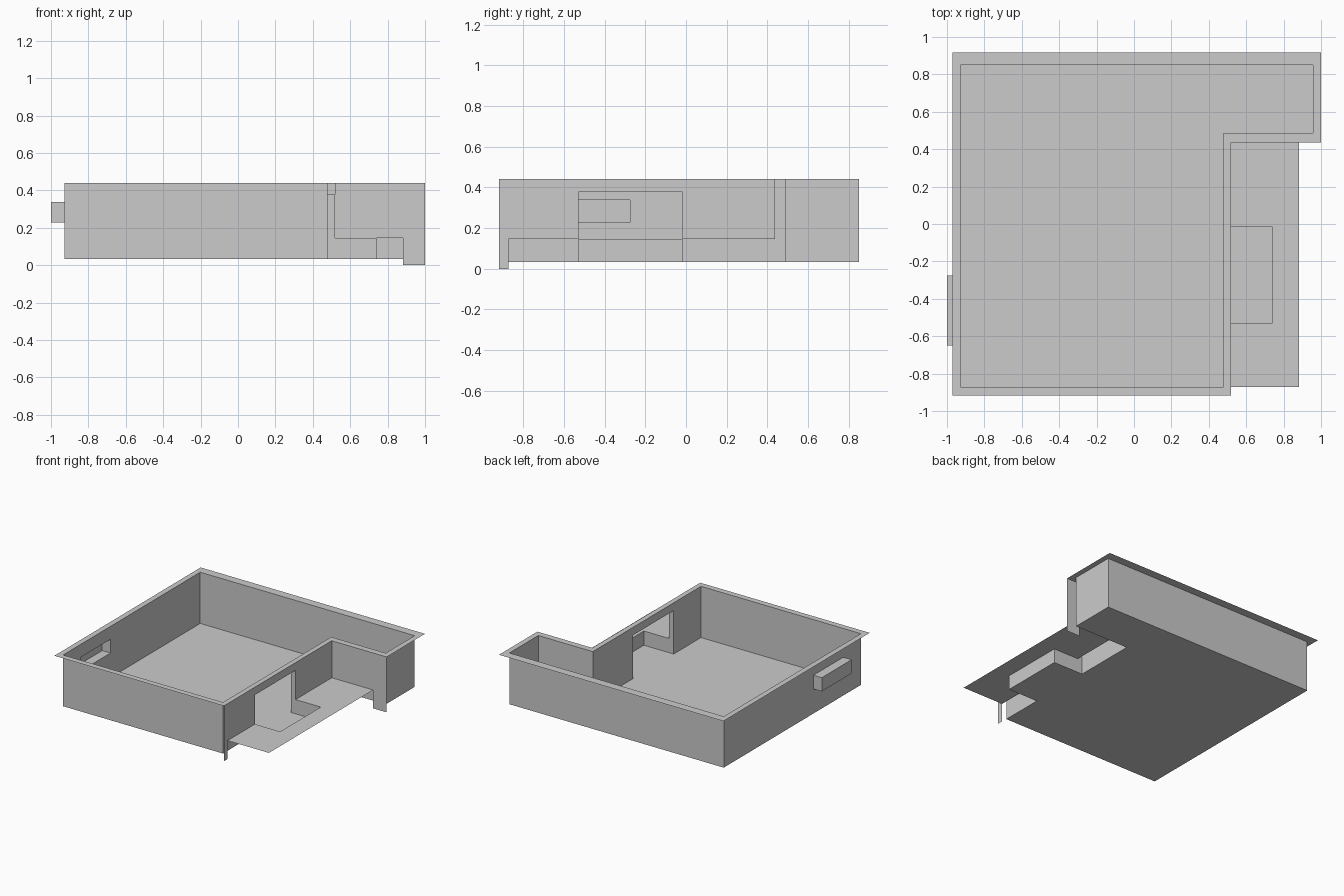
import bpy

if "Cube" in bpy.data.objects:
    bpy.data.objects.remove(bpy.data.objects["Cube"])

# Key levels and opening limits
FLOOR, PLATFORM, TOP = 0.033, 0.146, 0.44
DOOR_Y0, DOOR_Y1, DOOR_TOP = -0.528, -0.017, 0.378
WIN_Y0, WIN_Y1, WIN_Z0, WIN_Z1 = -0.65, -0.276, 0.228, 0.337
WELL_X = 0.74

# L-shaped footprints: room walls and outer edge of the rim
inner = [(-0.927, -0.871), (0.478, -0.871), (0.478, 0.487),
         (0.957, 0.487), (0.957, 0.85), (-0.927, 0.85)]
outer = [(-0.971, -0.918), (0.518, -0.918), (0.518, 0.437),
         (1.0, 0.437), (1.0, 0.918), (-0.971, 0.918)]
XI, XO, XL = inner[1][0], outer[1][0], inner[0][0]


def add_object(name, faces):
    """Make one object from a list of polygons, merging shared corners."""
    verts, index, polys = [], {}, []
    for face in faces:
        poly = []
        for co in face:
            key = tuple(round(c, 5) for c in co)
            if key not in index:
                index[key] = len(verts)
                verts.append(key)
            poly.append(index[key])
        polys.append(poly)
    mesh = bpy.data.meshes.new(name)
    mesh.from_pydata(verts, [], polys)
    mesh.update()
    obj = bpy.data.objects.new(name, mesh)
    bpy.context.collection.objects.link(obj)
    return obj


def wall(a, b, z0, z1):
    return [(*a, z0), (*a, z1), (*b, z1), (*b, z0)]


def plate(x0, x1, y0, y1, z):
    return [(x0, y0, z), (x1, y0, z), (x1, y1, z), (x0, y1, z)]


def pierced(x, ya, yb, z0, z1, ha, hb, hz0, hz1):
    """Wall at constant x from ya to yb with a rectangular opening."""
    faces = [wall((x, ya), (x, ha), z0, z1), wall((x, hb), (x, yb), z0, z1),
             wall((x, ha), (x, hb), hz1, z1)]
    if hz0 > z0:
        faces.append(wall((x, ha), (x, hb), z0, hz0))
    return faces


# Floor of the room
add_object("floor", [[(x, y, FLOOR) for x, y in inner]])

# Room walls, with a doorway on the right and a window on the left
faces = [wall(inner[i], inner[i + 1], FLOOR, TOP) for i in (0, 2, 3, 4)]
faces += pierced(XI, inner[1][1], inner[2][1], FLOOR, TOP,
                 DOOR_Y0, DOOR_Y1, FLOOR, DOOR_TOP)
faces += pierced(XL, inner[5][1], inner[0][1], FLOOR, TOP,
                 WIN_Y1, WIN_Y0, WIN_Z0, WIN_Z1)
add_object("room_walls", faces)

# Flat rim around the top
n = len(inner)
add_object("rim", [[(*p, TOP) for p in
                    (inner[i], outer[i], outer[(i + 1) % n], inner[(i + 1) % n])]
                   for i in range(n)])

# Outer facade around the terrace, reaching the ground at both ends
TX, TY = 0.882, -0.871
faces = [wall((XO, TY), outer[1], 0, TOP)]
faces += pierced(XO, outer[2][1], TY, PLATFORM, TOP,
                 DOOR_Y1, DOOR_Y0, PLATFORM, DOOR_TOP)
faces += [wall((TX, outer[2][1]), outer[2], PLATFORM, TOP),
          wall(outer[3], (TX, outer[3][1]), 0, TOP)]
add_object("terrace_facade", faces)

# Terrace platform around the sunken well
add_object("terrace", [
    plate(XO, TX, TY, DOOR_Y0, PLATFORM),
    plate(XO, TX, DOOR_Y1, outer[2][1], PLATFORM),
    plate(WELL_X, TX, DOOR_Y0, DOOR_Y1, PLATFORM)])

# Doorway lining and sunken well in front of it
faces = [plate(XI, WELL_X, DOOR_Y0, DOOR_Y1, FLOOR),
         plate(XI, XO, DOOR_Y0, DOOR_Y1, DOOR_TOP)[::-1],
         wall((WELL_X, DOOR_Y0), (WELL_X, DOOR_Y1), FLOOR, PLATFORM)]
for y in (DOOR_Y0, DOOR_Y1):
    faces += [wall((XI, y), (XO, y), FLOOR, DOOR_TOP),
              wall((XO, y), (WELL_X, y), FLOOR, PLATFORM)]
add_object("door_well", faces)

# Window box projecting from the left wall, open to the room
add_object("window_box", [
    wall((-1, WIN_Y1), (-1, WIN_Y0), WIN_Z0, WIN_Z1),
    wall((-1, WIN_Y0), (XL, WIN_Y0), WIN_Z0, WIN_Z1),
    wall((XL, WIN_Y1), (-1, WIN_Y1), WIN_Z0, WIN_Z1),
    plate(-1, XL, WIN_Y0, WIN_Y1, WIN_Z0),
    plate(-1, XL, WIN_Y0, WIN_Y1, WIN_Z1)[::-1]])
